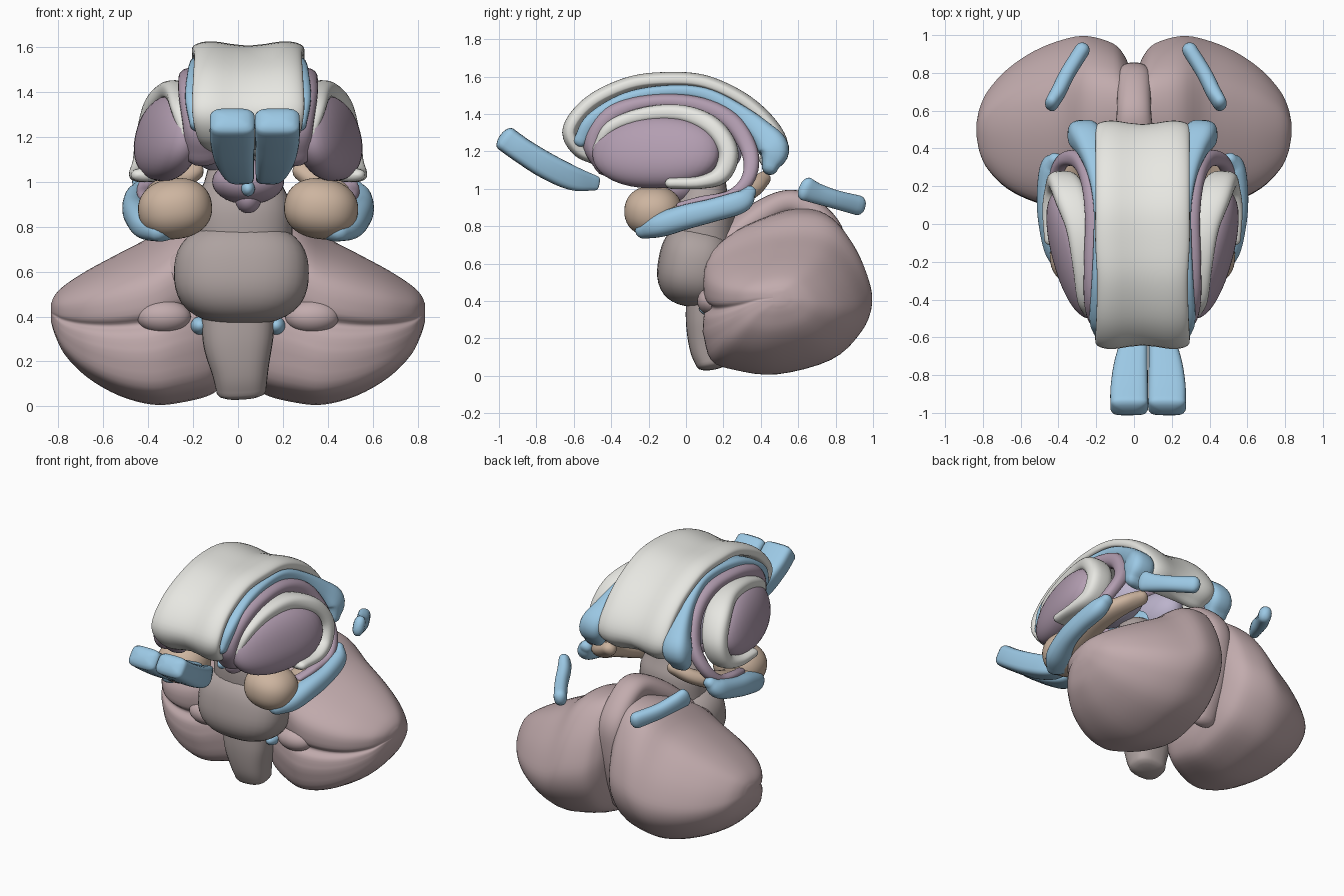
import bpy, bmesh
from math import sin, cos, pi, radians
from mathutils import Vector, Matrix, Euler

CX = 0.045  # midline of the upper structures


def material(name, rgb):
    m = bpy.data.materials.new(name)
    m.diffuse_color = (*rgb, 1)
    return m


PINK = material("rose", (.54, .41, .42))
STEM = material("warm_grey", (.42, .36, .35))
TAN = material("tan", (.61, .46, .35))
PURPLE = material("mauve", (.45, .34, .44))
LILAC = material("lilac", (.50, .45, .60))
WHITE = material("off_white", (.80, .80, .76))
BLUE = material("light_blue", (.33, .58, .78))


def finish(bm, name, mat):
    bmesh.ops.recalc_face_normals(bm, faces=bm.faces)
    me = bpy.data.meshes.new(name)
    bm.to_mesh(me)
    bm.free()
    me.materials.append(mat)
    me.shade_smooth()
    ob = bpy.data.objects.new(name, me)
    bpy.context.collection.objects.link(ob)
    return ob


def spline(rows, steps):
    """Catmull-Rom through rows of numbers."""
    rows = [Vector(r) for r in rows]
    p = [2 * rows[0] - rows[1]] + rows + [2 * rows[-1] - rows[-2]]
    out = []
    for i in range(1, len(p) - 2):
        a, b, c, d = p[i - 1:i + 3]
        for k in range(steps):
            t = k / steps
            out.append(.5 * (2 * b + (c - a) * t + (2 * a - 5 * b + 4 * c - d) * t * t
                             + (3 * b - a - 3 * c + d) * t ** 3))
    return out + [rows[-1]]


def skin(rings, name, mat):
    bm = bmesh.new()
    vs = [[bm.verts.new(p) for p in r] for r in rings]
    n = len(vs[0])
    for a, b in zip(vs, vs[1:]):
        for j in range(n):
            bm.faces.new((a[j], a[(j + 1) % n], b[(j + 1) % n], b[j]))
    bm.faces.new(vs[0])
    bm.faces.new(vs[-1])
    return finish(bm, name, mat)


def power(v, e):
    return (abs(v) ** (2 / e)) * (1 if v >= 0 else -1)


def tube(name, mat, rows, side=1, cx=CX, e=2.3, dip=0, n=28, steps=6, cap=1):
    """Loft with rounded ends; rows are (x offset, y, z, half width, half thickness)."""
    pts = spline(rows, steps)
    st = []
    for i, p in enumerate(pts):
        d = pts[min(i + 1, len(pts) - 1)] - pts[max(i - 1, 0)]
        st.append((Vector(p[:3]), Vector(d[:3]).normalized(), p[3], p[4], 1))
    caps = [[], []]
    for k, (c, t, ru, rv, _) in enumerate((st[0], st[-1])):
        for a in (25, 50, 70, 85):
            off = t * cap * min(ru, rv) * sin(radians(a)) * (2 * k - 1)
            caps[k].append((c + off, t, ru, rv, cos(radians(a))))
    rings = []
    for c, t, ru, rv, s in caps[0][::-1] + st + caps[1]:
        u = (Vector((1, 0, 0)) - t * t.x).normalized()
        w = u.cross(t)
        su = 1 - (1 - s) * min(1, 1.2 * rv / ru)  # keep wide ends from collapsing
        ring = []
        for j in range(n):
            a = 2 * pi * j / n
            h = power(cos(a), e)
            q = c + u * ru * su * h + w * (rv * s * power(sin(a), e) + dip * cos(h * pi * 1.3))
            ring.append((cx + side * q.x, q.y, q.z))
        rings.append(ring)
    return skin(rings, name, mat)


def blob(name, mat, c, r, rot=(0, 0, 0), e=2):
    bm = bmesh.new()
    bmesh.ops.create_uvsphere(bm, u_segments=36, v_segments=22, radius=1)
    for v in bm.verts:
        k = sum(abs(x) ** e for x in v.co) ** (-1 / e)
        v.co *= k
    bm.transform(Matrix.LocRotScale(Vector(c), Euler(rot), Vector(r)))
    return finish(bm, name, mat)


# Cerebellar hemispheres: one side profile scaled along the width
profile = spline([(.01, .3), (.02, .42), (.06, .49), (.02, .56), (.03, .74), (.17, .88), (.42, .98),
                  (.62, 1), (.77, .95), (.89, .80), (.97, .62), (1, .45), (.94, .28), (.77, .1),
                  (.45, 0), (.2, .03), (.06, .1), (.01, .3)], 4)[:-1]
stations = spline([(.02, .30, .82, .25, .86), (.05, .24, .89, .14, .885), (.11, .17, .955, .06, .89),
                   (.25, .10, .995, .02, .86), (.38, .08, .975, .01, .76), (.53, .11, .915, .05, .68),
                   (.67, .18, .82, .13, .605), (.77, .28, .71, .23, .54), (.815, .37, .62, .32, .495),
                   (.833, .46, .54, .38, .455)], 4)
for s in (1, -1):
    skin([[(s * x, y0 + u * (y1 - y0), z0 + v * (z1 - z0)) for u, v in profile]
          for x, y0, y1, z0, z1 in stations], "cerebellum_hemisphere", PINK)
    blob("flocculus", PINK, (s * .33, .14, .40), (.12, .08, .075))
    blob("cerebellar_peduncle", PINK, (s * .2, .2, .58), (.15, .12, .13))

# Vermis strip between the hemispheres
tube("vermis", PINK, [(0, .2, .70, .2, .08), (0, .36, .83, .15, .08), (0, .52, .92, .1, .07),
                      (0, .64, .90, .09, .07), (0, .77, .77, .09, .07), (0, .79, .6, .08, .06),
                      (0, .75, .4, .08, .06), (0, .66, .2, .08, .06)], cx=0)

# Brainstem
tube("midbrain", STEM, [(.02, .1, 1.0, .17, .12), (.02, .09, .88, .22, .17),
                        (.02, .09, .7, .22, .17)], cx=0)
blob("pons", STEM, (.015, .05, .592), (.3, .2, .225), (radians(-10), 0, 0), 2.5)
tube("medulla", STEM, [(0, .12, .42, .165, .12), (0, .12, .28, .155, .12),
                       (.01, .13, .15, .125, .11), (.015, .145, .065, .11, .09)],
     cx=0, e=2.6, cap=.35)

# Corpus callosum: broad arched band
tube("corpus_callosum", WHITE,
     [(0, -.48, 1.17, .2, .035), (0, -.57, 1.22, .23, .04), (0, -.61, 1.32, .25, .042),
      (0, -.5, 1.455, .245, .042), (0, -.3, 1.55, .24, .042), (0, -.1, 1.575, .25, .042),
      (0, .1, 1.558, .25, .042), (0, .3, 1.465, .25, .042), (0, .44, 1.335, .25, .045),
      (0, .495, 1.22, .25, .045), (0, .44, 1.15, .22, .04)], e=3.4, dip=-.012, n=48)

# Midline deep parts
blob("hypothalamus", PURPLE, (CX, -.08, 1.0), (.16, .15, .1))
blob("hypothalamus_tip", PURPLE, (CX, -.1, .93), (.06, .08, .07))
blob("third_ventricle", BLUE, (CX, -.03, 1.08), (.03, .22, .13))
blob("third_ventricle_recess", BLUE, (CX, -.22, .97), (.03, .05, .035))
tube("aqueduct", BLUE, [(0, .15, 1.05, .025, .025), (0, .22, .85, .025, .025),
                        (0, .24, .6, .05, .03)], cx=.02)

# Paired parts
for s in (1, -1):
    blob("fourth_ventricle_recess", BLUE, (s * .17, .14, .36), (.04, .07, .04))
    blob("thalamus", LILAC, (CX + s * .15, .07, 1.2), (.12, .23, .15))
    tube("ventricle_front_horn", BLUE,
         [(.1, -.965, 1.268, .1, .068), (.1, -.87, 1.2, .099, .068), (.09, -.74, 1.12, .088, .07),
          (.067, -.6, 1.055, .065, .064), (.036, -.48, 1.03, .033, .038)],
         s, cx=.075, e=4, cap=.5)
    tube("ventricle_body", BLUE,
         [(.22, -.565, 1.26, .04, .035), (.235, -.5, 1.37, .045, .037), (.22, -.32, 1.48, .05, .035),
          (.21, -.1, 1.522, .05, .032), (.21, .1, 1.505, .05, .036), (.235, .27, 1.415, .055, .045),
          (.27, .4, 1.305, .075, .065), (.31, .47, 1.21, .085, .082), (.32, .45, 1.12, .07, .045)],
         s, e=2.8)
    tube("ventricle_lower_horn", BLUE,
         [(.46, .34, .98, .04, .035), (.49, .29, .93, .055, .06), (.505, .14, .885, .055, .062),
          (.49, 0, .85, .06, .066), (.44, -.13, .81, .08, .066), (.38, -.21, .785, .075, .05)], s)
    tube("ventricle_back_horn", BLUE,
         [(.445, .64, 1.0, .036, .064), (.41, .7, .975, .04, .055), (.36, .8, .943, .04, .05),
          (.285, .92, .912, .04, .053)], s, cx=.01)
    tube("caudate_nucleus", PURPLE,
         [(.2, -.43, 1.13, .08, .06), (.21, -.49, 1.25, .08, .06), (.24, -.4, 1.39, .07, .055),
          (.25, -.2, 1.46, .06, .042), (.25, .05, 1.45, .055, .045), (.28, .24, 1.36, .05, .05),
          (.34, .34, 1.2, .042, .045), (.42, .335, 1.06, .036, .037), (.46, .24, .965, .035, .03),
          (.46, .08, .935, .03, .025), (.43, -.03, .91, .03, .02)], s)
    tube("internal_capsule", WHITE,
         [(.26, -.47, 1.22, .045, .03), (.29, -.4, 1.33, .055, .035), (.31, -.22, 1.395, .06, .042),
          (.335, -.02, 1.4, .07, .048), (.38, .14, 1.33, .085, .055), (.42, .225, 1.2, .08, .055),
          (.44, .19, 1.08, .075, .05), (.46, .08, 1.035, .07, .035), (.45, -.08, 1.03, .07, .03)],
         s, e=2.6)
    blob("putamen", PURPLE, (CX + s * .355, -.16, 1.195), (.115, .35, .195),
         (0, s * radians(-14), s * radians(-15)), 2.2)
    blob("amygdala", TAN, (CX + s * .325, -.175, .88), (.165, .155, .135), (0, s * radians(8), 0), 2.2)
    tube("hippocampus", TAN,
         [(.37, -.15, .83, .12, .075), (.4, 0, .86, .1, .06), (.41, .14, .91, .085, .055),
          (.38, .27, .955, .075, .05), (.32, .36, 1.0, .06, .045), (.24, .41, 1.05, .045, .04)], s)
